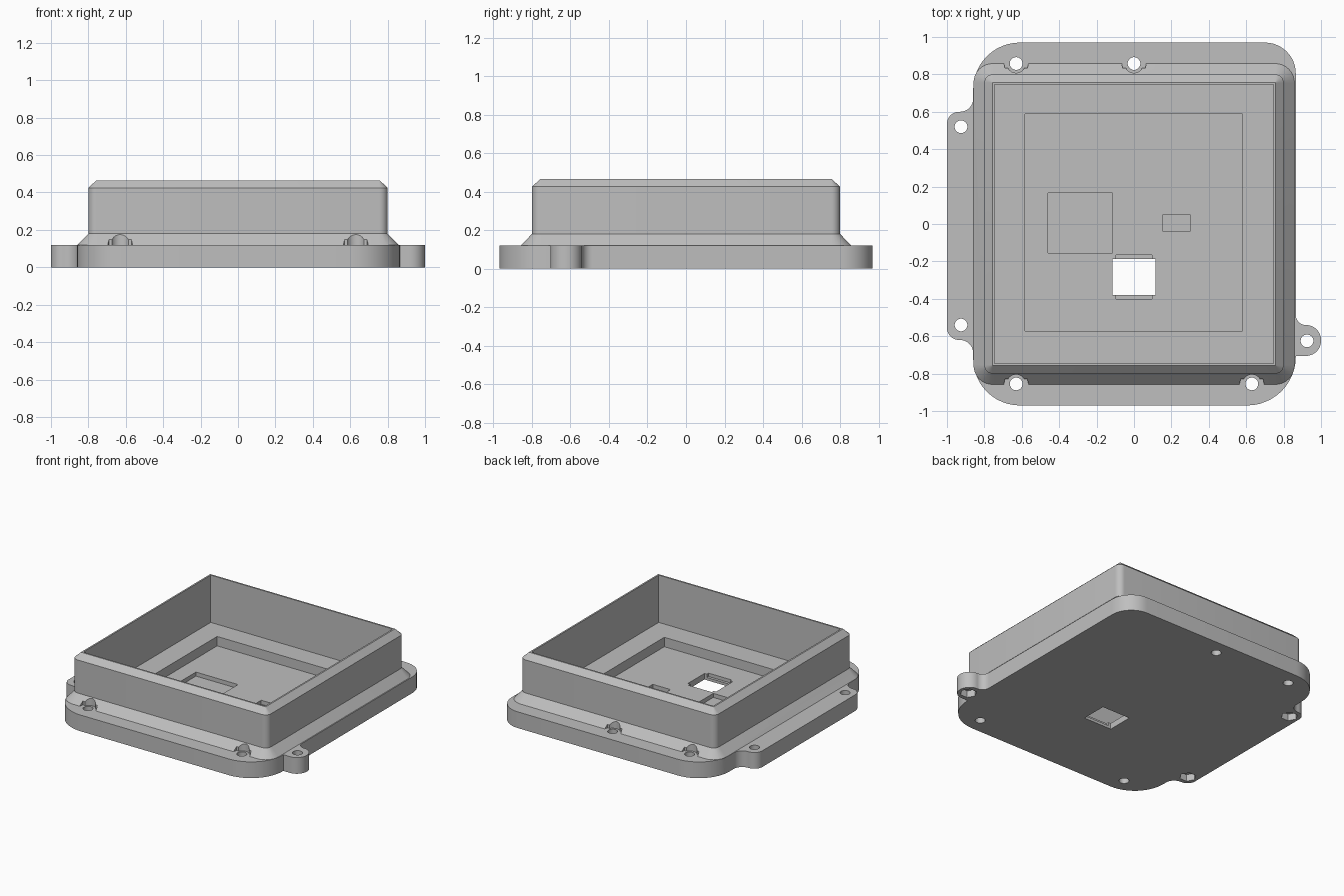
import bpy, bmesh, math
from mathutils import Vector

if "Cube" in bpy.data.objects:
    bpy.data.objects.remove(bpy.data.objects["Cube"])

grey = bpy.data.materials.new("plain_grey")
grey.diffuse_color = (0.52, 0.52, 0.52, 1)
grey.use_nodes = True
grey.node_tree.nodes["Principled BSDF"].inputs["Base Color"].default_value = grey.diffuse_color


def rounded(corners, seg=12):
    """Counter-clockwise outline from (x, y, radius) right-angled corners."""
    pts = []
    n = len(corners)
    for i, (x, y, r) in enumerate(corners):
        p = Vector((x, y))
        if r == 0:
            pts.append(p)
            continue
        a = (Vector(corners[i - 1][:2]) - p).normalized()
        b = (Vector(corners[(i + 1) % n][:2]) - p).normalized()
        c = p + (a + b) * r
        for k in range(seg + 1):
            t = k / seg * math.pi / 2
            pts.append(c - b * r * math.cos(t) - a * r * math.sin(t))
    return pts


def square(h, r=0):
    return rounded([(-h, -h, r), (h, -h, r), (h, h, r), (-h, h, r)], 8)


def rect(x0, x1, y0, y1):
    return [(x0, y0), (x1, y0), (x1, y1), (x0, y1)]


def circle(x, y, r, n=32):
    return [(x + r * math.cos(2 * math.pi * k / n),
             y + r * math.sin(2 * math.pi * k / n)) for k in range(n)]


def loft(name, rings):
    """Closed solid through a stack of (outline, z) rings."""
    bm = bmesh.new()
    loops = [[bm.verts.new((p[0], p[1], z)) for p in o] for o, z in rings]
    n = len(loops[0])
    for lo, hi in zip(loops, loops[1:]):
        for i in range(n):
            j = (i + 1) % n
            bm.faces.new((lo[i], lo[j], hi[j], hi[i]))
    bm.faces.new(loops[0][::-1])
    bm.faces.new(loops[-1])
    bmesh.ops.recalc_face_normals(bm, faces=bm.faces)
    me = bpy.data.meshes.new(name)
    bm.to_mesh(me)
    bm.free()
    me.materials.append(grey)
    ob = bpy.data.objects.new(name, me)
    bpy.context.collection.objects.link(ob)
    return ob


def combine(target, tool, op="DIFFERENCE"):
    tool.hide_render = True
    bpy.context.view_layer.objects.active = target
    m = target.modifiers.new("bool", "BOOLEAN")
    m.operation, m.solver, m.object = op, "EXACT", tool
    bpy.ops.object.modifier_apply(modifier=m.name)
    bpy.data.objects.remove(tool)


def cut(target, outline, z0, z1):
    combine(target, loft("cutter", [(outline, z0), (outline, z1)]))


# Raised housing: foot chamfer, straight wall, top chamfer
housing = loft("enclosure_housing", [
    (square(0.80, 0.045), 0.05), (square(0.858, 0.103), 0.12),
    (square(0.80, 0.045), 0.18), (square(0.80, 0.045), 0.425),
    (square(0.757, 0.002), 0.465)])

# Screw-head clearances in the foot chamfer
flange_holes = [(-0.63, 0.858), (0, 0.858), (-0.63, -0.855), (0.63, -0.855)]
for x, y in flange_holes:
    s = -1 if y > 0 else 1
    arc = [(0.05 * math.cos(math.radians(a)), 0.05 * math.sin(math.radians(a)))
           for a in range(30, 151, 8)]
    prof = [(-0.06, 0.025), (-0.072, -0.03), (0.072, -0.03), (0.06, 0.025)] + arc
    cut(housing, [(x + px, y + s * py) for px, py in prof], 0.0, 0.3)

# Base flange with left tab and right ear
flange = loft("base_flange", [(rounded([
    (-0.86, -0.97, 0.25), (0.865, -0.97, 0.26), (0.865, -0.705, 0),
    (1.0, -0.705, 0.08), (1.0, -0.54, 0.08), (0.865, -0.54, 0.054),
    (0.865, 0.97, 0.165), (-0.86, 0.97, 0.25), (-0.86, 0.60, 0.07),
    (-1.0, 0.60, 0.065), (-1.0, -0.62, 0.065), (-0.86, -0.62, 0.07)]), z)
    for z in (0, 0.12)])
combine(housing, flange, "UNION")

# Cavity, stepped floor and component pockets
cut(housing, square(0.745), 0.115, 1)
cut(housing, rect(-0.582, 0.579, -0.573, 0.587), 0.045, 0.3)
cut(housing, rect(-0.46, -0.115, -0.155, 0.165), 0.015, 0.2)
cut(housing, rect(0.155, 0.30, -0.04, 0.05), 0.015, 0.2)

# Through window with shallow end notches
cut(housing, rect(-0.115, 0.115, -0.38, -0.187), -0.1, 0.2)
cut(housing, rect(-0.095, 0.095, -0.40, -0.165), 0.02, 0.2)

# Screw holes, with hexagonal nut traps under the tabs and ear
tab_holes = [(-0.925, 0.52), (-0.925, -0.54), (0.925, -0.625)]
for x, y in flange_holes + tab_holes:
    cut(housing, circle(x, y, 0.034), -0.1, 0.3)
for x, y in tab_holes:
    cut(housing, circle(x, y, 0.057, 6), -0.1, 0.05)

# Smooth the rounded corners, keep edges sharp
bpy.ops.object.select_all(action="DESELECT")
housing.select_set(True)
bpy.context.view_layer.objects.active = housing
bpy.ops.object.shade_smooth_by_angle(angle=math.radians(25))
